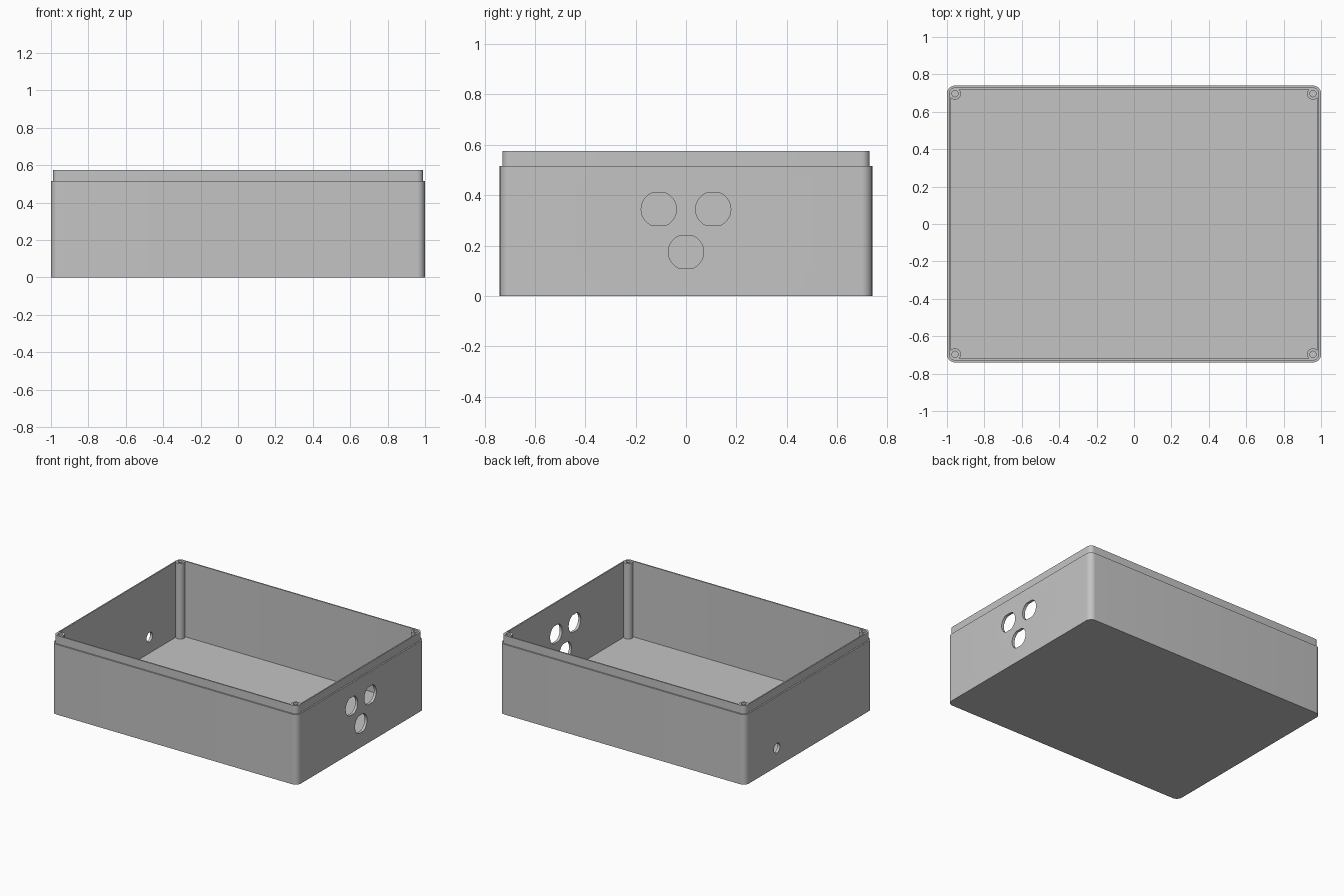
import bpy, bmesh, math

if "Cube" in bpy.data.objects:
    bpy.data.objects.remove(bpy.data.objects["Cube"])

HX, HY = 1.0, 0.74          # outer half sizes
STEP_Z, TOP_Z = 0.515, 0.575
LIP, WALL, FLOOR = 0.0105, 0.02, 0.02
CORNER = 0.043              # outer corner radius, posts share its centre

grey = bpy.data.materials.new("grey plastic")
grey.diffuse_color = (0.55, 0.55, 0.55, 1)
grey.use_nodes = True
grey.node_tree.nodes["Principled BSDF"].inputs["Base Color"].default_value = grey.diffuse_color


def new_object(name, bm):
    bmesh.ops.recalc_face_normals(bm, faces=bm.faces)
    mesh = bpy.data.meshes.new(name)
    bm.to_mesh(mesh)
    bm.free()
    ob = bpy.data.objects.new(name, mesh)
    bpy.context.collection.objects.link(ob)
    mesh.materials.append(grey)
    return ob


def activate(ob):
    bpy.ops.object.select_all(action='DESELECT')
    ob.select_set(True)
    bpy.context.view_layer.objects.active = ob


def loft(bm, rings):
    """Skin a stack of equal-length point rings and cap both ends."""
    loops = [[bm.verts.new(p) for p in ring] for ring in rings]
    for a, b in zip(loops, loops[1:]):
        n = len(a)
        for i in range(n):
            bm.faces.new((a[i], a[(i + 1) % n], b[(i + 1) % n], b[i]))
    bm.faces.new(loops[0][::-1])
    bm.faces.new(loops[-1])


def rounded_rect(inset, z, seg=10):
    r = CORNER - inset
    pts = []
    for k, (sx, sy) in enumerate(((1, 1), (-1, 1), (-1, -1), (1, -1))):
        cx, cy = sx * (HX - CORNER), sy * (HY - CORNER)
        for i in range(seg + 1):
            a = math.pi / 2 * (k + i / seg)
            pts.append((cx + r * math.cos(a), cy + r * math.sin(a), z))
    return pts


def circle(cx, cy, r, z, n=40):
    return [(cx + r * math.cos(2 * math.pi * i / n),
             cy + r * math.sin(2 * math.pi * i / n), z) for i in range(n)]


# Open box with a stepped lip round the rim
bm = bmesh.new()
loft(bm, [rounded_rect(0, 0), rounded_rect(0, STEP_Z),
          rounded_rect(LIP, STEP_Z), rounded_rect(LIP, TOP_Z),
          rounded_rect(WALL, TOP_Z), rounded_rect(WALL, FLOOR)])
box = new_object("enclosure_box", bm)

# Side wall openings: three flat-sided connector holes and one round cable hole
holes = [(1, -0.108, 0.344, 0.07, 0.064), (1, 0.108, 0.344, 0.07, 0.064),
         (1, 0.0, 0.174, 0.07, 0.064), (-1, 0.373, 0.137, 0.035, 0.035)]
bm = bmesh.new()
for side, y, z, r, flat in holes:
    half = math.asin(min(1, flat / r))
    n = 20
    outline = []
    for start in (0, math.pi):
        for i in range(n + 1):
            if flat >= r and i == n:
                continue
            a = start - half + 2 * half * i / n
            outline.append((y + r * math.cos(a), z + r * math.sin(a)))
    loft(bm, [[(side * x, p, q) for p, q in outline] for x in (0.9, 1.1)])
cutter = new_object("hole_cutter", bm)
cutter.hide_render = True

mod = box.modifiers.new("openings", 'BOOLEAN')
mod.operation, mod.solver, mod.object = 'DIFFERENCE', 'EXACT', cutter
activate(box)
bpy.ops.object.modifier_apply(modifier=mod.name)
bpy.data.objects.remove(cutter)
bpy.ops.object.shade_smooth_by_angle(angle=math.radians(30))

# Corner screw posts with blind holes
for sx in (-1, 1):
    for sy in (-1, 1):
        cx, cy = sx * (HX - CORNER), sy * (HY - CORNER)
        top = TOP_Z - 0.0003
        bm = bmesh.new()
        loft(bm, [circle(cx, cy, 0.032, 0.01), circle(cx, cy, 0.032, top),
                  circle(cx, cy, 0.017, top), circle(cx, cy, 0.017, 0.3)])
        post = new_object("screw_post_%s_%s" % ("right" if sx > 0 else "left",
                                                "back" if sy > 0 else "front"), bm)
        activate(post)
        bpy.ops.object.shade_smooth_by_angle(angle=math.radians(30))
